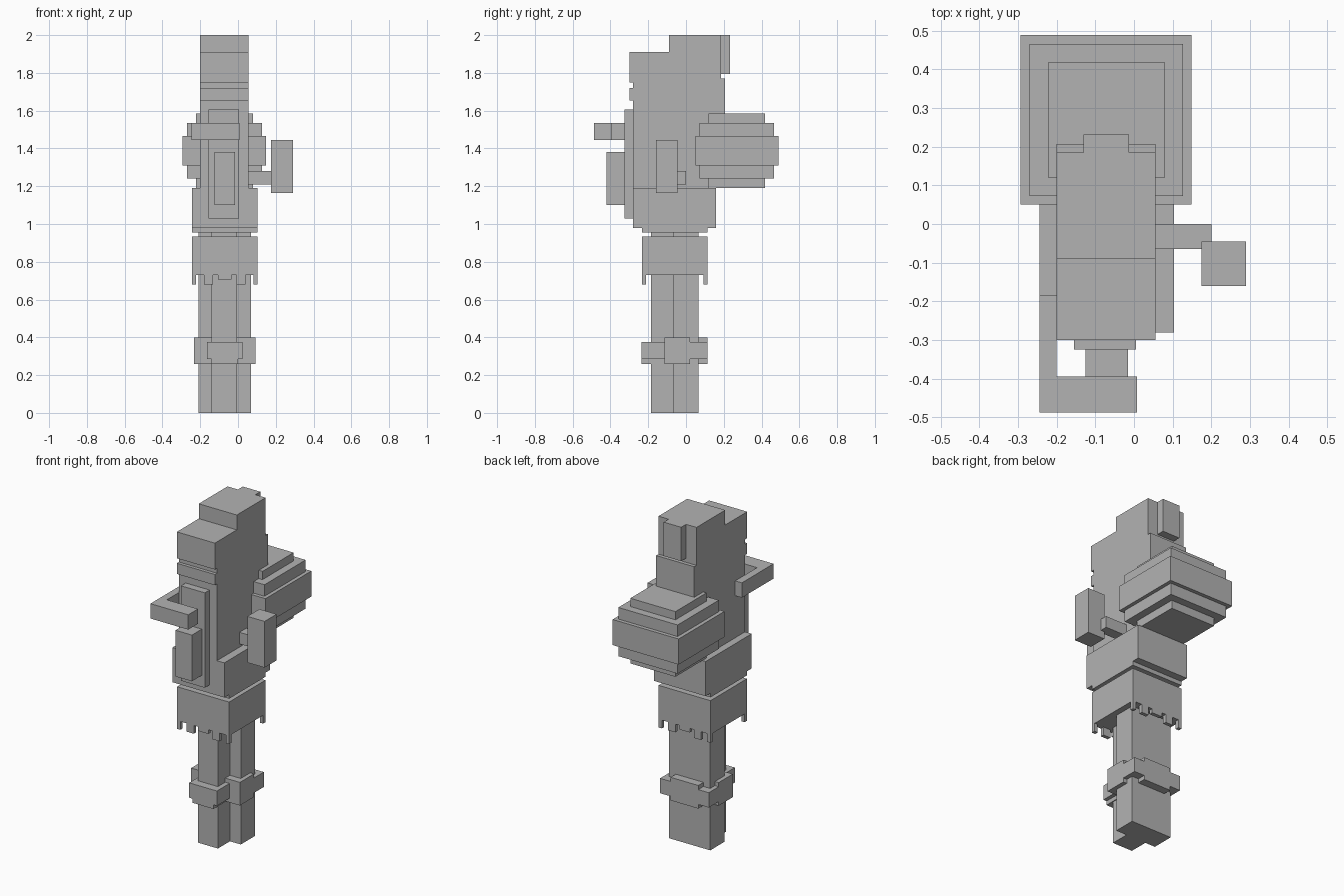
import bpy

cube = bpy.data.objects.get("Cube")
if cube:
    bpy.data.objects.remove(cube, do_unlink=True)

gray = bpy.data.materials.new("plain_gray")
gray.use_nodes = True
tone = (0.45, 0.45, 0.45, 1)
gray.diffuse_color = tone
gray.node_tree.nodes["Principled BSDF"].inputs["Base Color"].default_value = tone

CX, CY = -0.07, -0.06  # axis of the legs and skirt


def box(name, x, y, z):
    """Box from its (low, high) extents on each axis."""
    bpy.ops.mesh.primitive_cube_add(size=1)
    ob = bpy.context.object
    ob.name = name
    spans = (x, y, z)
    centre = [(a + b) / 2 for a, b in spans]
    size = [b - a for a, b in spans]
    for v in ob.data.vertices:
        v.co = [c + s * p for c, s, p in zip(centre, size, v.co)]
    ob.data.materials.append(gray)
    return ob


def around(centre, half):
    return (centre - half, centre + half)


# Legs, one wide column with a narrower one in front
box("rear_leg", around(CX, 0.138), (-0.07, 0.065), (0, 0.96))
box("front_leg", (-0.14, -0.005), (-0.185, -0.07), (0, 0.96))

# Knee bands
box("rear_knee_band", around(CX, 0.163), (-0.115, 0.115), (0.285, 0.375))
box("side_knee_pad", around(CX, 0.163), (-0.115, 0.02), (0.26, 0.4))
box("back_knee_pad", around(CX, 0.093), (0, 0.115), (0.26, 0.4))
box("front_knee_band", around(CX, 0.093), (-0.235, -0.07), (0.285, 0.375))
box("front_knee_pad", around(CX, 0.07), (-0.235, -0.07), (0.26, 0.375))

# Skirt with a toothed hem
box("skirt", around(CX, 0.174), around(CY, 0.174), (0.73, 0.935))
for sy in (-1, 1):
    ys = sorted((CY + sy * 0.152, CY + sy * 0.174))
    for sx in (-1, 1):
        for near, far in ((0.152, 0.174), (0.062, 0.11)):
            xs = sorted((CX + sx * near, CX + sx * far))
            box("hem_tooth", xs, ys, (0.68, 0.73))
    box("hem_centre", around(CX, 0.035), ys, (0.705, 0.73))

# Body
box("waist_collar", around(CX, 0.174), around(CY, 0.174), (0.955, 0.98))
box("hips", around(CX, 0.174), (-0.28, 0.16), (0.98, 1.19))
box("torso", (-0.2, 0.055), (-0.28, 0.207), (1.19, 1.77))
box("chest_plate", (-0.155, 0.005), (-0.325, -0.28), (1.03, 1.605))
box("chest_block", (-0.125, -0.015), (-0.42, -0.325), (1.1, 1.38))

# Head
box("chin", (-0.2, 0.055), (-0.3, -0.28), (1.655, 1.72))
box("face", (-0.2, 0.055), (-0.3, -0.09), (1.75, 1.91))
box("head", (-0.2, 0.055), (-0.09, 0.185), (1.77, 2))
box("head_back_tail", (-0.13, -0.013), (0.18, 0.232), (1.795, 2))

# Backpack in three tiers
for x, y, z in (((-0.222, 0.08), (0.12, 0.418), (1.19, 1.585)),
                ((-0.27, 0.127), (0.072, 0.466), (1.24, 1.535)),
                ((-0.293, 0.149), (0.05, 0.489), (1.31, 1.465))):
    box("backpack_tier", x, y, z)

# Arms
box("right_arm", (-0.245, -0.2), (-0.488, -0.185), (1.445, 1.535))
box("right_forearm", (-0.245, 0.008), (-0.488, -0.395), (1.445, 1.535))
box("left_arm", (0.055, 0.2), (-0.065, 0), (1.21, 1.28))
box("left_hand", (0.175, 0.29), (-0.16, -0.045), (1.165, 1.445))
